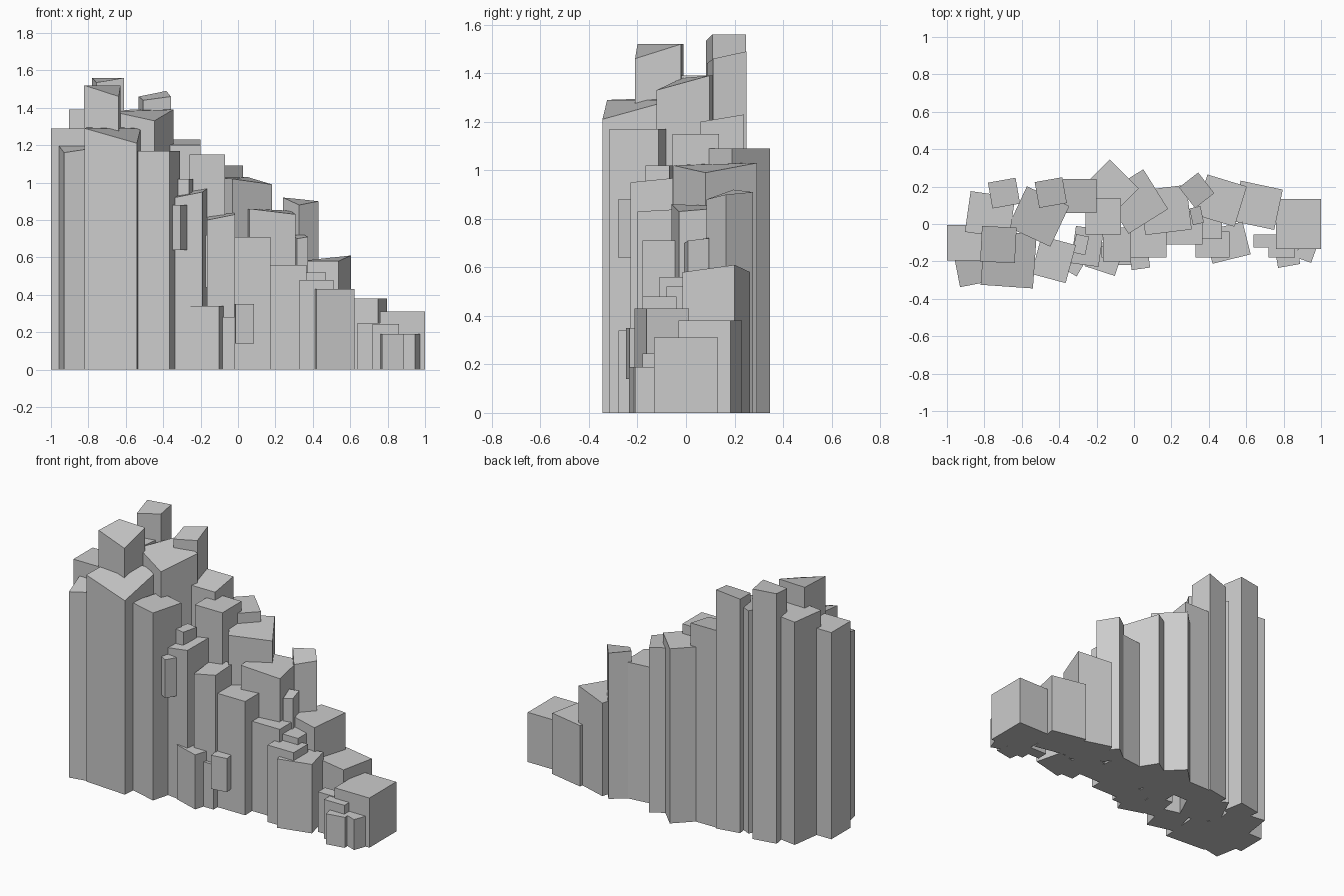
import bpy, bmesh
from math import radians
from mathutils import Matrix


def column(name, x, y, w, d, top, rot=0, base=0.0):
    """Square stone column; top is one height or (front-left, front-right, back-right, back-left)."""
    tops = top if isinstance(top, tuple) else (top,) * 4
    turn = Matrix.Rotation(radians(rot), 2)
    bm = bmesh.new()
    low, high = [], []
    for (sx, sy), h in zip(((-1, -1), (1, -1), (1, 1), (-1, 1)), tops):
        px, py = turn[0][0] * sx * w / 2 + turn[0][1] * sy * d / 2, turn[1][0] * sx * w / 2 + turn[1][1] * sy * d / 2
        low.append(bm.verts.new((x + px, y + py, base)))
        high.append(bm.verts.new((x + px, y + py, h)))
    bm.faces.new(low[::-1])
    bm.faces.new(high)
    for i in range(4):
        j = (i + 1) % 4
        bm.faces.new((low[i], low[j], high[j], high[i]))
    me = bpy.data.meshes.new(name)
    bm.to_mesh(me)
    bm.free()
    bpy.context.collection.objects.link(bpy.data.objects.new(name, me))


# Tall peak on the left
column("peak_left", -0.90, -0.10, 0.20, 0.19, 1.29)
column("peak_front_corner", -0.847, -0.24, 0.20, 0.16, (1.16, 1.19, 1.21, 1.20), 11)
column("peak_front_wide", -0.67, -0.19, 0.28, 0.29, (1.29, 1.21, 1.29, 1.30), -4)
column("peak_high_front", -0.725, -0.11, 0.185, 0.19, (1.52, 1.46, 1.52, 1.52), -3)
column("peak_high_back", -0.695, 0.165, 0.15, 0.14, (1.535, 1.56, 1.56, 1.56), 10)
column("peak_back_left", -0.77, 0.05, 0.24, 0.22, 1.39, -8)
column("peak_middle", -0.51, 0.04, 0.25, 0.24, (1.38, 1.33, 1.39, 1.39), -25)
column("peak_back_right", -0.445, 0.168, 0.15, 0.14, (1.44, 1.46, 1.49, 1.46), 10)
column("peak_front_right", -0.43, -0.19, 0.19, 0.21, 1.17, -15)

# Back ridge stepping down to the right
column("ridge_1", -0.29, 0.15, 0.18, 0.18, (1.20, 1.20, 1.23, 1.23))
column("ridge_2", -0.165, 0.04, 0.19, 0.19, 1.15)
column("ridge_3", -0.13, 0.19, 0.22, 0.22, 1.09, -45)
column("ridge_4", 0.01, 0.12, 0.25, 0.25, (1.02, 0.99, 1.03, 1.03), 32)
column("ridge_5", 0.17, 0.075, 0.25, 0.24, (0.86, 0.83, 0.85, 0.85), 7)
column("ridge_6", 0.335, 0.18, 0.13, 0.14, (0.88, 0.90, 0.91, 0.92), 38)
column("ridge_7", 0.465, 0.125, 0.22, 0.225, (0.58, 0.58, 0.61, 0.58), -17)
column("ridge_8", 0.66, 0.10, 0.23, 0.22, 0.38, -12)
column("ridge_9", 0.88, 0.0, 0.24, 0.265, 0.31)

# Front steps
column("step_1", -0.25, -0.12, 0.15, 0.20, (0.92, 0.95, 0.97, 0.95), -8)
column("step_1_spike", -0.285, -0.11, 0.07, 0.10, 1.02, -12)
column("step_2", -0.09, -0.11, 0.15, 0.18, (0.80, 0.83, 0.84, 0.82))
column("step_3", 0.07, -0.09, 0.21, 0.18, 0.71)
column("step_4", 0.27, -0.02, 0.19, 0.18, 0.56)
column("step_4_spike", 0.335, 0.045, 0.06, 0.09, (0.70, 0.71, 0.72, 0.72), 12)
column("step_5_back", 0.415, -0.02, 0.11, 0.12, 0.52)
column("step_5", 0.42, -0.11, 0.18, 0.14, 0.48)
column("step_6", 0.50, -0.10, 0.21, 0.18, 0.43, 14)

# Low blocks at the foot
column("foot_left", -0.16, -0.18, 0.17, 0.15, 0.34, -18)
column("foot_centre", -0.06, -0.16, 0.09, 0.12, 0.28)
column("foot_right_back", 0.70, -0.09, 0.12, 0.07, 0.25)
column("foot_right", 0.79, -0.12, 0.14, 0.12, 0.245)
column("foot_right_front", 0.82, -0.17, 0.12, 0.11, 0.19, 10)
column("foot_right_end", 0.92, -0.15, 0.09, 0.09, 0.19, -20)

# Blocks jutting from the face above ground
column("jut_low", 0.03, -0.19, 0.10, 0.10, 0.35, 8, 0.14)
column("jut_high", -0.315, -0.235, 0.06, 0.07, 0.88, -30, 0.64)
column("jut_middle", -0.155, -0.15, 0.035, 0.06, 0.72, 0, 0.44)
